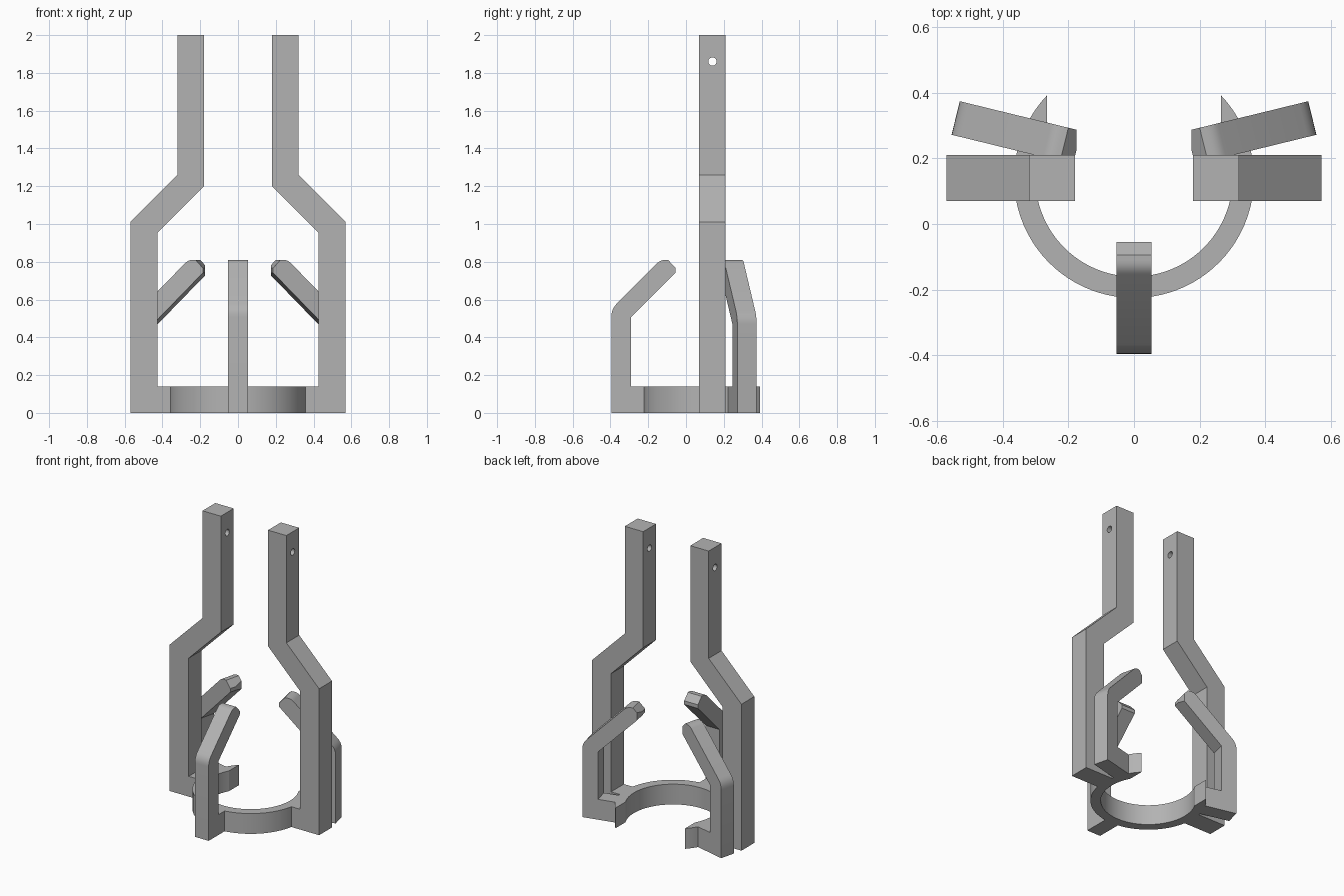
import bpy, bmesh, math
from mathutils import Vector

cube = bpy.data.objects.get("Cube")
if cube:
    bpy.data.objects.remove(cube, do_unlink=True)

grey = bpy.data.materials.new("grey_plastic")
grey.use_nodes = True
colour = (0.45, 0.45, 0.45, 1)
grey.diffuse_color = colour
grey.node_tree.nodes["Principled BSDF"].inputs["Base Color"].default_value = colour

RING_Y, RING_H = 0.14, 0.14
UP = Vector((0, 0, 1))


def extrude(name, points, depth, clip=None):
    """Extrude a planar outline along the depth vector, optionally trimmed by a plane."""
    bm = bmesh.new()
    face = bm.faces.new([bm.verts.new(p) for p in points])
    new = bmesh.ops.extrude_face_region(bm, geom=[face])["geom"]
    bmesh.ops.translate(bm, vec=depth, verts=[g for g in new if isinstance(g, bmesh.types.BMVert)])
    if clip:
        cut = bmesh.ops.bisect_plane(bm, geom=bm.verts[:] + bm.edges[:] + bm.faces[:],
                                     plane_co=clip[0], plane_no=clip[1], clear_outer=True)
        bmesh.ops.holes_fill(bm, edges=[e for e in bm.edges if e.is_boundary])
    bmesh.ops.recalc_face_normals(bm, faces=bm.faces)
    mesh = bpy.data.meshes.new(name)
    bm.to_mesh(mesh)
    bm.free()
    mesh.materials.append(grey)
    obj = bpy.data.objects.new(name, mesh)
    bpy.context.collection.objects.link(obj)
    bpy.ops.object.select_all(action='DESELECT')
    obj.select_set(True)
    bpy.context.view_layer.objects.active = obj
    bpy.ops.object.shade_smooth_by_angle(angle=math.radians(25))
    return obj


def bar(name, profile, origin, inward, width, clip=None):
    """Extrude an (inward distance, height) profile to a bar of the given width."""
    inward = Vector(inward).normalized()
    side = UP.cross(inward) * width
    start = Vector(origin) - side / 2
    return extrude(name, [start + inward * r + UP * z for r, z in profile], side, clip)


def fillet(a, corner, b, reach, steps=5):
    """Round one profile corner."""
    a, c, b = Vector(a), Vector(corner), Vector(b)
    p, q = c + (a - c).normalized() * reach, c + (b - c).normalized() * reach
    ts = [i / steps for i in range(steps + 1)]
    return [tuple(p * (1 - t) ** 2 + c * 2 * t * (1 - t) + q * t * t) for t in ts]


def claw(name, origin, inward, bend, length, foot, clip=None):
    """Upright finger with a rounded elbow, a 45 degree tip and a foot to the ring."""
    t, top = 0.105, 0.81
    peak = top - bend
    inner = bend - t * math.tan(math.pi / 8)
    tip_low = inner + length - t
    profile = [(0, 0)]
    profile += fillet((0, 0), (0, bend), (peak, top), 0.04)
    profile += fillet((0, bend), (peak, top), (length, top), 0.025)
    profile += [(length - 0.04, top), (length, tip_low + 0.025), (length, tip_low),
                (t, inner), (t, RING_H), (foot, RING_H), (foot, 0)]
    return bar(name, profile, origin, inward, t, clip)


# Open base ring, its ends cut flat
R_OUT, R_IN, END_X = 0.365, 0.30, 0.265


def arc(radius, n=64):
    end = math.acos(END_X / radius)
    span = math.pi + 2 * end
    return [Vector((radius * math.cos(end - span * i / n),
                    RING_Y + radius * math.sin(end - span * i / n), 0)) for i in range(n + 1)]


extrude("base_ring", arc(R_OUT) + arc(R_IN)[::-1], UP * RING_H)

# Front claw
claw("front_claw", (0, -0.395, 0), (0, 1, 0), 0.55, 0.34, 0.20)

arm_profile = [(0, 0), (0, 1.01), (0.25, 1.26), (0.25, 2), (0.39, 2), (0.39, 1.2),
               (0.145, 0.955), (0.145, RING_H), (0.24, RING_H), (0.24, 0)]

for label, s in (("left", 1), ("right", -1)):
    # Tall cranked arm with a pin hole near the top
    arm = bar(label + "_arm", arm_profile, (s * 0.57, RING_Y, 0), (-s, 0, 0), 0.14)
    bpy.ops.mesh.primitive_cylinder_add(vertices=24, radius=0.022, depth=0.4,
                                        location=(s * 0.25, RING_Y, 1.86),
                                        rotation=(0, math.pi / 2, 0))
    cutter = bpy.context.object
    cutter.hide_render = True
    cutter.data.materials.append(grey)
    hole = arm.modifiers.new("pin_hole", 'BOOLEAN')
    hole.operation, hole.solver, hole.object = 'DIFFERENCE', 'EXACT', cutter
    bpy.context.view_layer.objects.active = arm
    bpy.ops.object.modifier_apply(modifier=hole.name)
    bpy.data.objects.remove(cutter, do_unlink=True)

    # Slanted back claw, its tip trimmed upright
    claw(label + "_back_claw", (s * 0.5425, 0.3225, 0), (-s * 0.97, -0.237, 0),
         0.51, 0.38, 0.24, clip=((s * 0.175, 0, 0), (-s, 0, 0)))
